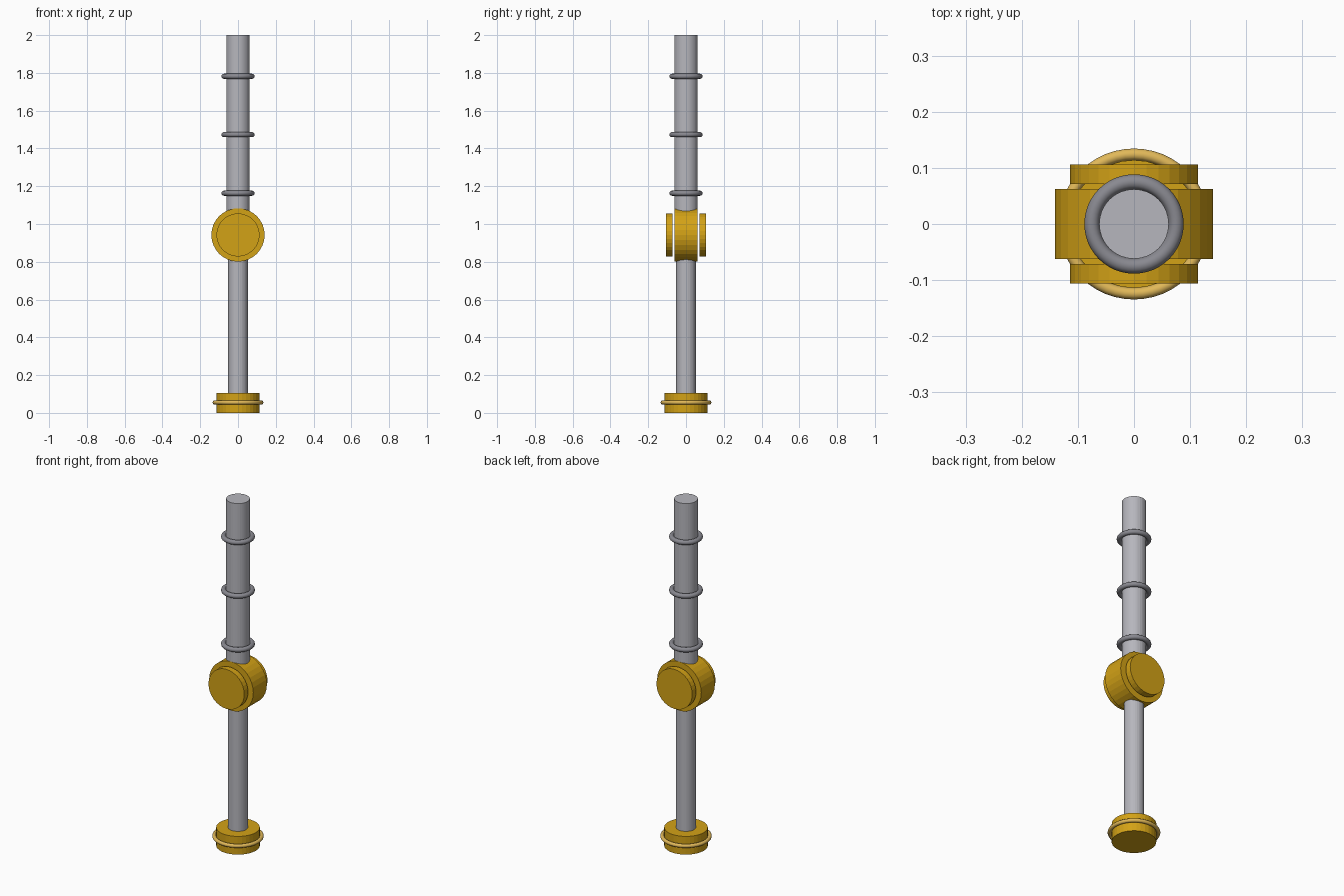
import bpy, math

if "Cube" in bpy.data.objects:
    bpy.data.objects.remove(bpy.data.objects["Cube"])


def material(name, rgb):
    m = bpy.data.materials.new(name)
    m.diffuse_color = (*rgb, 1)
    m.use_nodes = True
    m.node_tree.nodes["Principled BSDF"].inputs["Base Color"].default_value = m.diffuse_color
    return m


STEEL = material("light_steel", (0.47, 0.47, 0.51))
DARK = material("dark_steel", (0.25, 0.25, 0.28))
GOLD = material("gold", (0.65, 0.36, 0.008))
PALE = material("pale_gold", (0.75, 0.48, 0.10))


def finish(name, mat, angle):
    ob = bpy.context.object
    ob.name = name
    ob.data.materials.append(mat)
    if angle:
        bpy.ops.object.shade_smooth_by_angle(angle=math.radians(angle))


def rod(name, radius, z0, z1, mat):
    """Upright cylinder between two heights."""
    bpy.ops.mesh.primitive_cylinder_add(
        vertices=32, radius=radius, depth=z1 - z0, location=(0, 0, (z0 + z1) / 2))
    finish(name, mat, 0)


def disc(name, radius, y0, y1, z, mat):
    """Cylinder lying along y."""
    bpy.ops.mesh.primitive_cylinder_add(
        vertices=32, radius=radius, depth=y1 - y0,
        location=(0, (y0 + y1) / 2, z), rotation=(math.pi / 2, 0, 0))
    finish(name, mat, 0)


def ring(name, major, minor, z, mat):
    bpy.ops.mesh.primitive_torus_add(
        major_segments=48, minor_segments=12, major_radius=major,
        minor_radius=minor, location=(0, 0, z))
    finish(name, mat, 40)


# Foot with its trim ring
rod("foot", 0.114, 0, 0.105, GOLD)
ring("foot_ring", 0.124, 0.0105, 0.055, PALE)

# Lower and upper tubes, meeting inside the joint
rod("lower_tube", 0.052, 0.10, 0.94, STEEL)
rod("upper_tube", 0.062, 0.94, 2.0, STEEL)

# Joint drum with a separate cap on each side
JOINT_Z = 0.942
disc("joint_drum", 0.141, -0.062, 0.062, JOINT_Z, GOLD)
disc("front_cap", 0.114, -0.106, -0.071, JOINT_Z, GOLD)
disc("back_cap", 0.114, 0.071, 0.106, JOINT_Z, GOLD)

# Rings along the upper tube
for i, z in enumerate((1.163, 1.473, 1.782)):
    ring(f"tube_ring_{i + 1}", 0.075, 0.0135, z, DARK)
